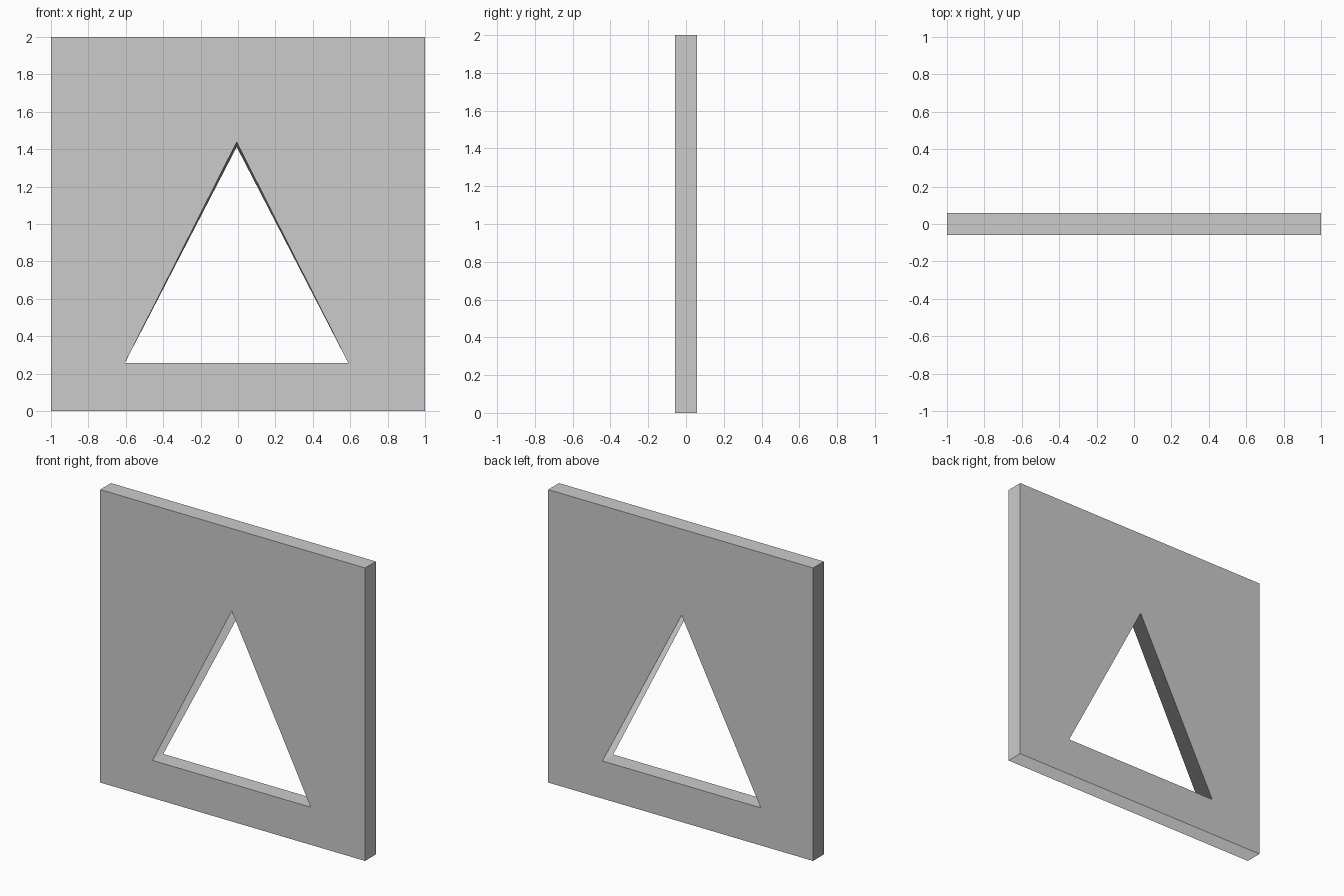
import bpy, bmesh

if "Cube" in bpy.data.objects:
    bpy.data.objects.remove(bpy.data.objects["Cube"])

T = 0.058  # half thickness
SQUARE = [(-1, 0), (1, 0), (1, 2), (-1, 2)]
HOLE_FRONT = [(-0.605, 0.257), (0.59, 0.257), (-0.007, 1.438)]
HOLE_BACK = [(-0.605, 0.257), (0.59, 0.257), (-0.007, 1.412)]

grey = bpy.data.materials.new("dark_grey")
grey.diffuse_color = (0.55, 0.55, 0.55, 1)
grey.use_nodes = True
grey.node_tree.nodes["Principled BSDF"].inputs["Base Color"].default_value = grey.diffuse_color

bm = bmesh.new()


def ring(points, y):
    return [bm.verts.new((x, y, z)) for x, z in points]


def holed_side(square, hole):
    bl, br, tr, tl = square
    l, r, a = hole
    for face in ((bl, br, r, l), (br, tr, a, r), (tr, tl, a), (tl, bl, l, a)):
        bm.faces.new(face)


def wall(front, back, order):
    """One face running along several edges of the outline."""
    bm.faces.new([front[i] for i in order] + [back[i] for i in reversed(order)])


# Front and back sides of the square plate, with a triangular opening
sq_f, sq_b = ring(SQUARE, -T), ring(SQUARE, T)
ho_f, ho_b = ring(HOLE_FRONT, -T), ring(HOLE_BACK, T)
holed_side(sq_f, ho_f)
holed_side(sq_b[::-1][2:] + sq_b[::-1][:2], [ho_b[1], ho_b[0], ho_b[2]])

# Outer rim: right and top walls
wall(sq_f, sq_b, [1, 2])
wall(sq_f, sq_b, [2, 3])

# Left and bottom walls are one folded face, which stretches over the corner
a, b, c = (sq_f[i] for i in (1, 0, 3))
a2, b2, c2 = (sq_b[i] for i in (1, 0, 3))
bm.faces.new((a, b, c, c2, b2, a2))

# Opening: flat sill, and one folded face for the two slopes
wall(ho_f, ho_b, [0, 1])
wall(ho_f, ho_b, [1, 2, 0])

mesh = bpy.data.meshes.new("plate")
bm.to_mesh(mesh)
bm.free()
mesh.materials.append(grey)
plate = bpy.data.objects.new("plate", mesh)
bpy.context.collection.objects.link(plate)
